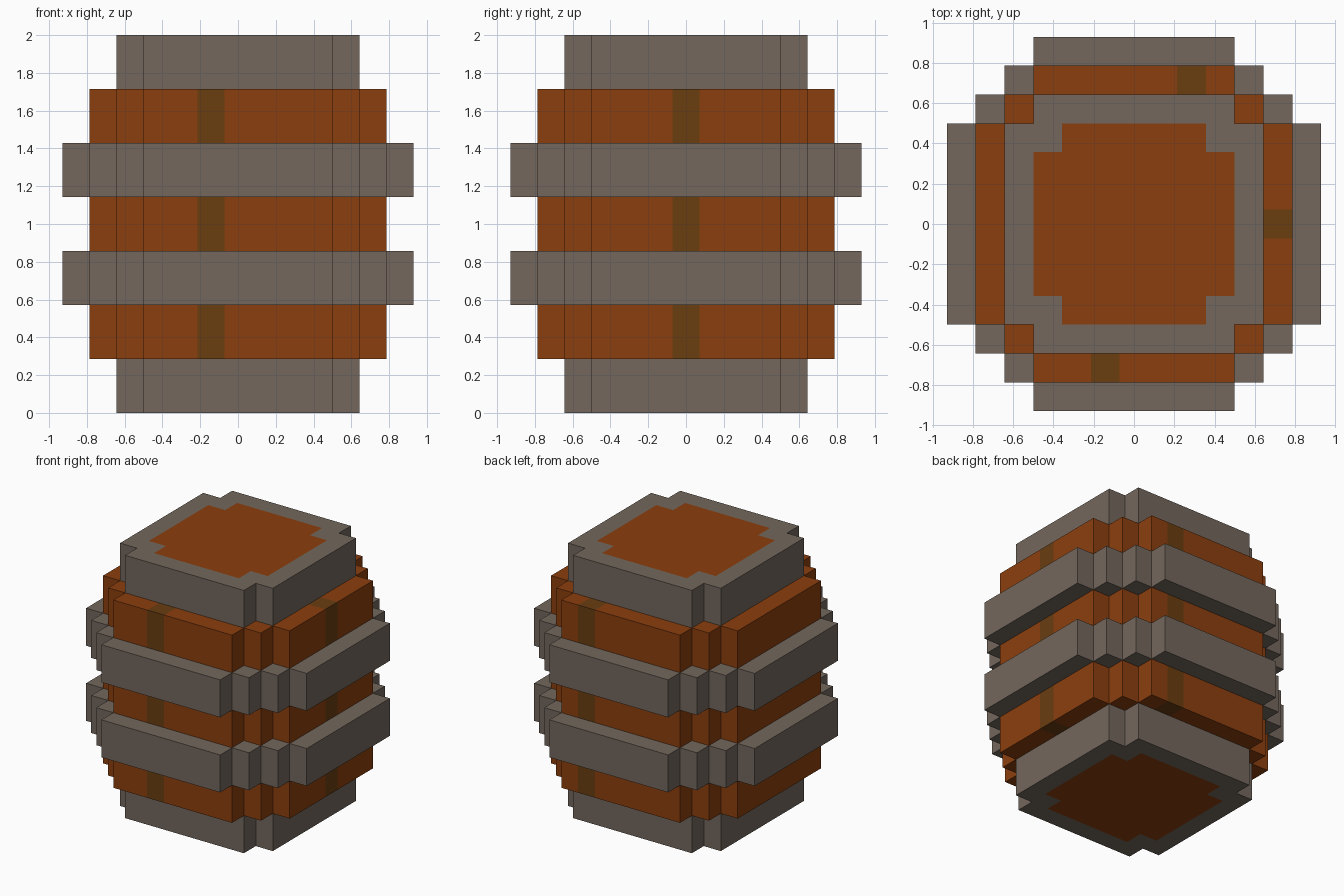
import bpy
import bmesh
import math
from mathutils import Vector

U = 1 / 7  # one block of the model's grid

if "Cube" in bpy.data.objects:
    bpy.data.objects.remove(bpy.data.objects["Cube"])


def make_material(name, srgb):
    linear = [((c / 255 + 0.055) / 1.055) ** 2.4 if c > 10 else c / 255 / 12.92
              for c in srgb]
    mat = bpy.data.materials.new(name)
    mat.use_nodes = True
    mat.diffuse_color = (*linear, 1)
    mat.node_tree.nodes["Principled BSDF"].inputs["Base Color"].default_value = (*linear, 1)
    return mat


iron = make_material("grey_iron", (115, 103, 93))
wood = make_material("orange_wood", (139, 63, 14))
dark_wood = make_material("dark_stave", (106, 61, 16))


def stepped_disc(i, j, reach, total):
    """True if a block lies in a square with stepped corners."""
    return max(abs(i), abs(j)) <= reach and abs(i) + abs(j) <= total


def layer(name, reach, total, bottom, height, mats, paint=None):
    """Extrude a stepped disc of blocks; paint(i, j, normal) picks a material."""
    bm = bmesh.new()
    span = range(-reach, reach + 1)
    for i in span:
        for j in span:
            if stepped_disc(i, j, reach, total):
                bm.faces.new([bm.verts.new(((i + a) * U, (j + b) * U, bottom * U))
                              for a, b in ((-.5, -.5), (.5, -.5), (.5, .5), (-.5, .5))])
    bmesh.ops.remove_doubles(bm, verts=bm.verts[:], dist=0.001)
    ext = bmesh.ops.extrude_face_region(bm, geom=bm.faces[:])
    top = [v for v in ext["geom"] if isinstance(v, bmesh.types.BMVert)]
    bmesh.ops.translate(bm, verts=top, vec=(0, 0, height * U))
    bmesh.ops.recalc_face_normals(bm, faces=bm.faces[:])
    if paint:
        for f in bm.faces:
            c = (f.calc_center_median() - f.normal * U * 0.3) / U
            f.material_index = paint(round(c.x), round(c.y), f.normal)
    # Merge flat areas of one colour
    bmesh.ops.dissolve_limit(bm, angle_limit=math.radians(1), verts=bm.verts[:],
                             edges=bm.edges[:], delimit={'MATERIAL'})
    mesh = bpy.data.meshes.new(name)
    bm.to_mesh(mesh)
    bm.free()
    for m in mats:
        mesh.materials.append(m)
    obj = bpy.data.objects.new(name, mesh)
    bpy.context.collection.objects.link(obj)
    return obj


# Wooden body with a dark stave on three sides
dark_blocks = {(-1, -5), (2, 5), (5, 0)}
layer("barrel_body", 5, 8, 2, 10, [wood, dark_wood],
      lambda i, j, n: int((i, j) in dark_blocks))

# Iron hoops around the body
for name, z in (("lower_hoop", 4), ("upper_hoop", 8)):
    layer(name, 6, 9, z, 2, [iron])

# Iron end rims with a flush wooden lid panel
for name, z in (("bottom_rim", 0), ("top_rim", 12)):
    layer(name, 4, 7, z, 2, [iron, wood],
          lambda i, j, n: int(abs(n.z) > 0.5 and stepped_disc(i, j, 3, 5)))
